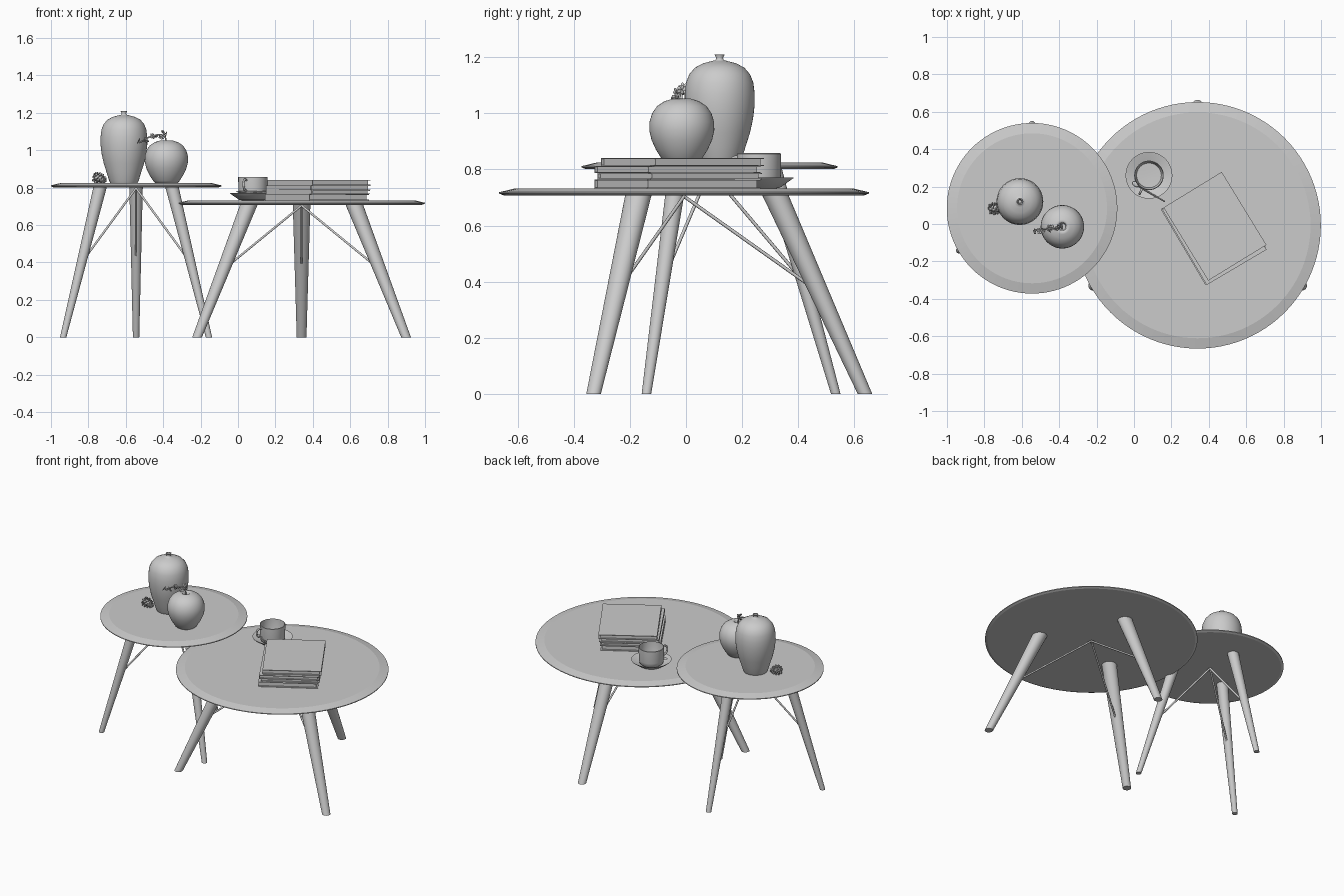
import bpy, bmesh, math, random
from mathutils import Vector, Matrix

cube = bpy.data.objects.get("Cube")
if cube:
    bpy.data.objects.remove(cube, do_unlink=True)
random.seed(4)

grey = bpy.data.materials.new("plain grey")
grey.use_nodes = True
grey.diffuse_color = (0.6, 0.6, 0.6, 1)
grey.node_tree.nodes["Principled BSDF"].inputs["Base Color"].default_value = (0.6, 0.6, 0.6, 1)


def finish(name, bm, angle=35):
    bmesh.ops.recalc_face_normals(bm, faces=bm.faces)
    mesh = bpy.data.meshes.new(name)
    bm.to_mesh(mesh)
    bm.free()
    mesh.materials.append(grey)
    for p in mesh.polygons:
        p.use_smooth = True
    mesh.set_sharp_from_angle(angle=math.radians(angle))
    ob = bpy.data.objects.new(name, mesh)
    bpy.context.collection.objects.link(ob)
    return ob


def loft(name, rings, sides=32, angle=35):
    """Skin horizontal rings given as (centre, radius), capped at both ends."""
    bm = bmesh.new()
    loops = []
    for c, r in rings:
        loops.append([bm.verts.new((c[0] + r * math.cos(2 * math.pi * i / sides),
                                    c[1] + r * math.sin(2 * math.pi * i / sides), c[2]))
                      for i in range(sides)])
    for a, b in zip(loops, loops[1:]):
        for i in range(sides):
            j = (i + 1) % sides
            bm.faces.new((a[i], a[j], b[j], b[i]))
    bm.faces.new(loops[0])
    bm.faces.new(loops[-1])
    return finish(name, bm, angle)


def lathe(name, x, y, profile, sides=48, angle=35):
    return loft(name, [((x, y, z), r) for r, z in profile], sides, angle)


def tube(name, points, radius):
    """Round rod through the points, with smooth bends."""
    curve = bpy.data.curves.new(name, "CURVE")
    curve.dimensions = "3D"
    curve.bevel_depth = radius
    curve.bevel_resolution = 2
    curve.resolution_u = 6
    curve.use_fill_caps = True
    s = curve.splines.new("BEZIER")
    s.bezier_points.add(len(points) - 1)
    for p, co in zip(s.bezier_points, points):
        p.co = co
        p.handle_left_type = p.handle_right_type = "AUTO"
    curve.materials.append(grey)
    ob = bpy.data.objects.new(name, curve)
    bpy.context.collection.objects.link(ob)
    return ob


def blob(bm, centre, rotation, size):
    """Small flattened ball, used for petals and scales."""
    m = Matrix.Translation(centre) @ rotation.to_matrix().to_4x4() @ Matrix.Diagonal((*size, 1))
    bmesh.ops.create_icosphere(bm, subdivisions=2, radius=1, matrix=m)


# Round tables with three splayed legs and thin braces
def table(label, x, y, top, radius, hip, foot, leg_top, leg_foot, brace_r, brace_z):
    under = top - 0.024
    lathe(label + "_top", x, y, [(radius - 0.015, under), (radius, under + 0.006),
                                 (radius, under + 0.011), (radius - 0.055, top)], 96, 8)
    for n, a in (("back", 90), ("right", 210), ("left", 330)):
        c, s = math.cos(math.radians(a)), math.sin(math.radians(a))
        at = lambda r, z: (x + r * c, y + r * s, z)
        loft(f"{label}_{n}_leg", [(at(foot, 0), leg_foot), (at(hip, under + 0.002), leg_top)])
        tube(f"{label}_{n}_brace", [at(0, under - 0.004), at(brace_r, brace_z)], 0.006)


table("large_table", 0.34, -0.007, 0.732, 0.659, 0.325, 0.645, 0.047, 0.026, 0.45, 0.385)
table("small_table", -0.545, 0.084, 0.825, 0.456, 0.222, 0.45, 0.036, 0.017, 0.31, 0.43)

# Vases
lathe("tall_vase", -0.61, 0.12, [
    (0.073, 0.825), (0.08, 0.84), (0.092, 0.88), (0.108, 0.93), (0.119, 0.98), (0.125, 1.03),
    (0.125, 1.07), (0.12, 1.11), (0.108, 1.14), (0.088, 1.163), (0.06, 1.178), (0.03, 1.186),
    (0.015, 1.19), (0.012, 1.197), (0.018, 1.21), (0.013, 1.21), (0.008, 1.19)], 48, 60)
lathe("round_vase", -0.383, -0.015, [
    (0.06, 0.825), (0.07, 0.835), (0.092, 0.87), (0.108, 0.905), (0.116, 0.94), (0.115, 0.97),
    (0.106, 1.0), (0.088, 1.026), (0.062, 1.043), (0.04, 1.05), (0.03, 1.053),
    (0.022, 1.048), (0.018, 1.02)], 48, 60)

# Blossom branch leaning out of the round vase
path = [Vector(p) for p in ((-0.383, -0.015, 1.02), (-0.395, -0.018, 1.075),
                            (-0.45, -0.025, 1.078), (-0.53, -0.03, 1.04))]
tube("branch", path, 0.004)
tube("branch_twig", [path[1], (-0.4, -0.01, 1.09), (-0.41, -0.005, 1.1)], 0.003)
bm = bmesh.new()
spots = [path[2].lerp(path[3], t / 5) for t in range(6)]
spots += [path[1].lerp(path[2], t / 3) for t in (0, 1, 2)] + [Vector((-0.41, -0.005, 1.098))]
for spot in spots:
    centre = spot + Vector([random.uniform(-0.012, 0.012) for _ in range(3)])
    tilt = Vector([random.uniform(-1, 1) for _ in range(3)]).to_track_quat("Z", "Y")
    for k in range(5):
        turn = tilt @ Matrix.Rotation(k * math.tau / 5, 3, "Z").to_quaternion()
        blob(bm, centre + turn @ Vector((0.009, 0, 0)), turn, (0.008, 0.006, 0.003))
finish("blossoms", bm)

# Pine cone lying on the small table
bm = bmesh.new()
tail, tip = Vector((-0.775, 0.082, 0.859)), Vector((-0.705, 0.082, 0.838))
lie = (tip - tail).to_track_quat("Z", "Y")
blob(bm, (tail + tip) / 2, lie, (0.02, 0.02, 0.036))
for i in range(48):
    t = i / 47
    r = 0.027 * math.sin(math.pi * (0.22 + 0.7 * t))
    turn = lie @ Matrix.Rotation(i * 2.4, 3, "Z").to_quaternion()
    blob(bm, tail.lerp(tip, t) + turn @ Vector((r, 0, 0)), turn, (0.008, 0.008, 0.003))
finish("pine_cone", bm)

# Cup, saucer, handle and spoon
cx, cy = 0.08, 0.26
lathe("saucer", cx, cy, [(0.06, 0.732), (0.075, 0.735), (0.122, 0.768), (0.125, 0.772),
                         (0.12, 0.772), (0.072, 0.744), (0.02, 0.742)], 48, 50)
lathe("cup", cx, cy, [(0.065, 0.744), (0.074, 0.752), (0.078, 0.775), (0.079, 0.856),
                      (0.075, 0.858), (0.073, 0.775), (0.066, 0.757), (0.02, 0.755)], 48, 50)
out = Vector((-0.45, -0.89, 0))
tube("cup_handle", [Vector((cx, cy, z)) + out * r for r, z in
                    ((0.075, 0.84), (0.1, 0.842), (0.112, 0.82), (0.1, 0.79), (0.075, 0.782))], 0.006)
tube("spoon_handle", [(0.02, 0.205, 0.779), (0.09, 0.163, 0.777), (0.165, 0.12, 0.782)], 0.004)
bm = bmesh.new()
blob(bm, Vector((0.01, 0.212, 0.778)), Matrix.Rotation(math.radians(-31), 3, "Z").to_quaternion(),
     (0.022, 0.012, 0.004))
finish("spoon_bowl", bm)


# Books: two covers, a spine and an inset block of pages
def book(name, x, y, z0, z1, width, length, degrees):
    bm = bmesh.new()
    cover = 0.004
    place = Matrix.Translation((x, y, 0)) @ Matrix.Rotation(math.radians(degrees), 4, "Z")

    def box(xa, xb, half, za, zb):
        m = place @ Matrix.Translation(((xa + xb) / 2, 0, (za + zb) / 2))
        bmesh.ops.create_cube(bm, size=1, matrix=m @ Matrix.Diagonal((xb - xa, half * 2, zb - za, 1)))

    w, h = width / 2, length / 2
    box(-w, w, h, z0, z0 + cover)
    box(-w, w, h, z1 - cover, z1)
    box(-w, -w + cover, h, z0 + cover, z1 - cover)
    box(-w + cover, w - 0.01, h - 0.01, z0 + cover, z1 - cover)
    finish(name, bm)


book("bottom_book", 0.422, -0.03, 0.732, 0.765, 0.37, 0.47, 30.5)
book("lower_middle_book", 0.428, -0.022, 0.765, 0.787, 0.365, 0.465, 31.5)
book("upper_middle_book", 0.43, -0.03, 0.787, 0.812, 0.372, 0.468, 30.5)
book("top_book", 0.433, -0.012, 0.812, 0.841, 0.365, 0.458, 31.5)
